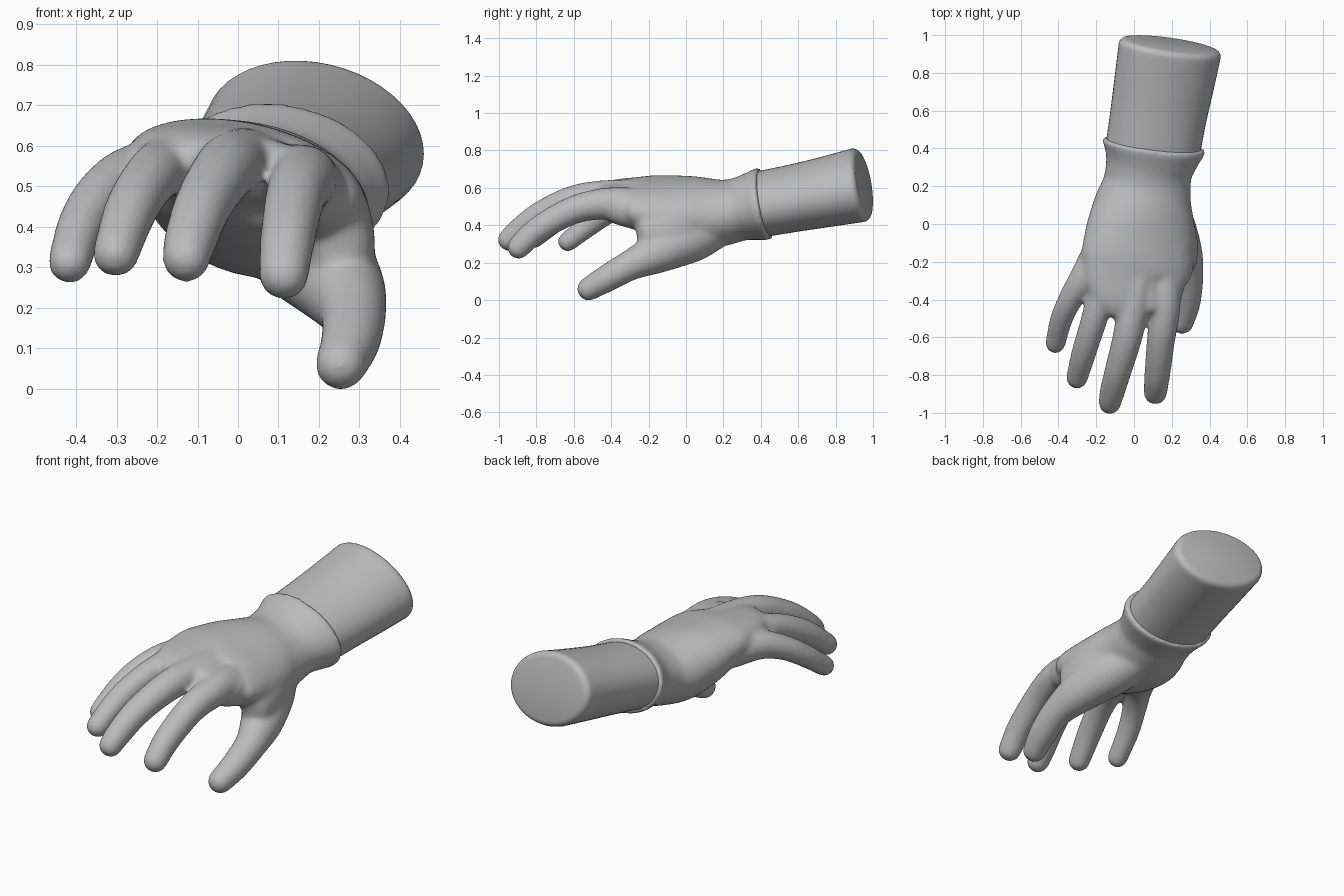
import bpy, bmesh, math
from mathutils import Vector

grey = bpy.data.materials.new("plain grey")
grey.diffuse_color = (0.5, 0.5, 0.5, 1)


def spline(keys, steps):
    """Catmull-Rom through keys of (x, y, z, half width, half height, roll)."""
    out = []
    for i in range(len(keys) - 1):
        p = [keys[max(0, min(len(keys) - 1, i + k))] for k in (-1, 0, 1, 2)]
        for s in range(steps):
            t = s / steps
            out.append([0.5 * (2 * b + (c - a) * t + (2 * a - 5 * b + 4 * c - d) * t * t
                               + (3 * b - a - 3 * c + d) * t ** 3) for a, b, c, d in zip(*p)])
    return out + [list(keys[-1])]


def loft(bm, keys, steps=5, sides=32, round_end=0.0):
    """Elliptic rings along a path; the end may be a dome or a softened edge."""
    secs = spline(keys, steps)
    pts = [Vector(s[:3]) for s in secs]
    rings = []
    for i, s in enumerate(secs):
        t = (pts[min(i + 1, len(pts) - 1)] - pts[max(i - 1, 0)]).normalized()
        rings.append((pts[i], t, s[3], s[4], s[5]))
    if round_end:
        p, t, w, h, r = rings[-1]
        for k in range(1, 6):
            a = k / 6 * math.pi / 2 if k < 5 else math.radians(84)
            inset = round_end * (1 - math.cos(a))
            rings.append((p + t * round_end * math.sin(a), t, w - inset, h - inset, r))
    loops = []
    for p, t, w, h, roll in rings:
        side = t.cross(Vector((0, 0, 1))).normalized()
        up = side.cross(t)
        c, n = math.cos(math.radians(roll)), math.sin(math.radians(roll))
        u, v = side * c - up * n, up * c + side * n
        loops.append([bm.verts.new(p + u * w * math.cos(a) + v * h * math.sin(a))
                      for a in (2 * math.pi * k / sides for k in range(sides))])
    for a, b in zip(loops, loops[1:]):
        for k in range(sides):
            j = (k + 1) % sides
            bm.faces.new((a[k], a[j], b[j], b[k]))
    bm.faces.new(loops[0][::-1])
    bm.faces.new(loops[-1])


def finish(bm, name):
    bmesh.ops.recalc_face_normals(bm, faces=bm.faces)
    me = bpy.data.meshes.new(name)
    bm.to_mesh(me)
    bm.free()
    me.materials.append(grey)
    ob = bpy.data.objects.new(name, me)
    bpy.context.collection.objects.link(ob)
    bpy.context.view_layer.objects.active = ob
    ob.select_set(True)
    return ob


# glove: palm, thumb and fingers fused into one skin
bm = bmesh.new()
loft(bm, [
    (0.075, -0.44, 0.54, 0.14, 0.070, 10),
    (0.01, -0.33, 0.54, 0.255, 0.100, 11),
    (0.015, -0.22, 0.52, 0.302, 0.138, 13),
    (0.03, -0.10, 0.492, 0.303, 0.166, 15),
    (0.04, 0.00, 0.473, 0.29, 0.183, 15),
    (0.05, 0.10, 0.463, 0.265, 0.187, 12),
    (0.067, 0.20, 0.468, 0.237, 0.175, 10),
    (0.078, 0.28, 0.485, 0.231, 0.168, 9),
    (0.092, 0.35, 0.500, 0.250, 0.180, 9),
    (0.102, 0.405, 0.512, 0.275, 0.193, 9),
    (0.105, 0.425, 0.516, 0.275, 0.193, 9)], sides=48)

# webs: thumb to index, index side of the palm, then between neighbouring fingers
loft(bm, [(0.16, 0.12, 0.42, 0.10, 0.15, 5), (0.205, 0.00, 0.40, 0.11, 0.16, 5),
          (0.240, -0.10, 0.375, 0.098, 0.160, 5), (0.250, -0.19, 0.360, 0.085, 0.130, 5)],
     round_end=0.075)
loft(bm, [(0.17, 0.02, 0.46, 0.12, 0.12, 0), (0.195, -0.12, 0.465, 0.11, 0.115, 0),
          (0.190, -0.24, 0.475, 0.095, 0.105, 0), (0.172, -0.36, 0.495, 0.086, 0.092, 0)],
     round_end=0.08)
for x, y, z in ((0.080, -0.43, 0.547), (-0.095, -0.36, 0.560), (-0.215, -0.28, 0.545)):
    loft(bm, [(x * 0.8, y + 0.16, z, 0.08, 0.078, 0), (x, y, z, 0.070, 0.068, 0)], round_end=0.05)

digits = {
    "thumb": [(0.12, 0.15, 0.390, 0.118), (0.172, 0.04, 0.338, 0.131), (0.222, -0.07, 0.290, 0.122),
              (0.262, -0.18, 0.240, 0.105), (0.285, -0.30, 0.185, 0.082), (0.278, -0.42, 0.118, 0.074),
              (0.254, -0.52, 0.060, 0.064)],
    "index": [(0.14, -0.20, 0.49, 0.10), (0.155, -0.34, 0.510, 0.095), (0.160, -0.47, 0.512, 0.083),
              (0.142, -0.62, 0.474, 0.075), (0.123, -0.80, 0.372, 0.069), (0.113, -0.895, 0.281, 0.062)],
    "middle": [(0.03, -0.22, 0.555, 0.09), (0.00, -0.42, 0.558, 0.085), (-0.035, -0.60, 0.535, 0.079),
               (-0.085, -0.78, 0.455, 0.072), (-0.118, -0.90, 0.365, 0.066), (-0.128, -0.948, 0.322, 0.060)],
    "ring": [(-0.10, -0.20, 0.55, 0.09), (-0.165, -0.35, 0.553, 0.078), (-0.215, -0.52, 0.520, 0.070),
             (-0.265, -0.68, 0.440, 0.066), (-0.302, -0.815, 0.333, 0.058)],
    "little": [(-0.18, -0.14, 0.52, 0.09), (-0.264, -0.28, 0.525, 0.076), (-0.337, -0.40, 0.480, 0.065),
               (-0.386, -0.51, 0.406, 0.060), (-0.416, -0.632, 0.313, 0.054)],
}
for path in digits.values():
    loft(bm, [(x, y, z, r, r, 0) for x, y, z, r in path], sides=24, round_end=path[-1][3])

glove = finish(bm, "glove")
skin = glove.modifiers.new("fuse", 'REMESH')
skin.mode = 'VOXEL'
skin.voxel_size = 0.011
skin.use_smooth_shade = True
soft = glove.modifiers.new("soften", 'SMOOTH')
soft.factor = 0.5
soft.iterations = 18

# forearm with a softened end
bm = bmesh.new()
loft(bm, [
    (0.099, 0.39, 0.511, 0.252, 0.175, 9),
    (0.130, 0.58, 0.546, 0.258, 0.178, 11),
    (0.162, 0.76, 0.581, 0.268, 0.186, 12),
    (0.189, 0.918, 0.614, 0.276, 0.195, 13)], sides=48, round_end=0.035)
forearm = finish(bm, "forearm")
bpy.ops.object.select_all(action='DESELECT')
forearm.select_set(True)
bpy.context.view_layer.objects.active = forearm
bpy.ops.object.shade_smooth_by_angle(angle=math.radians(40))
